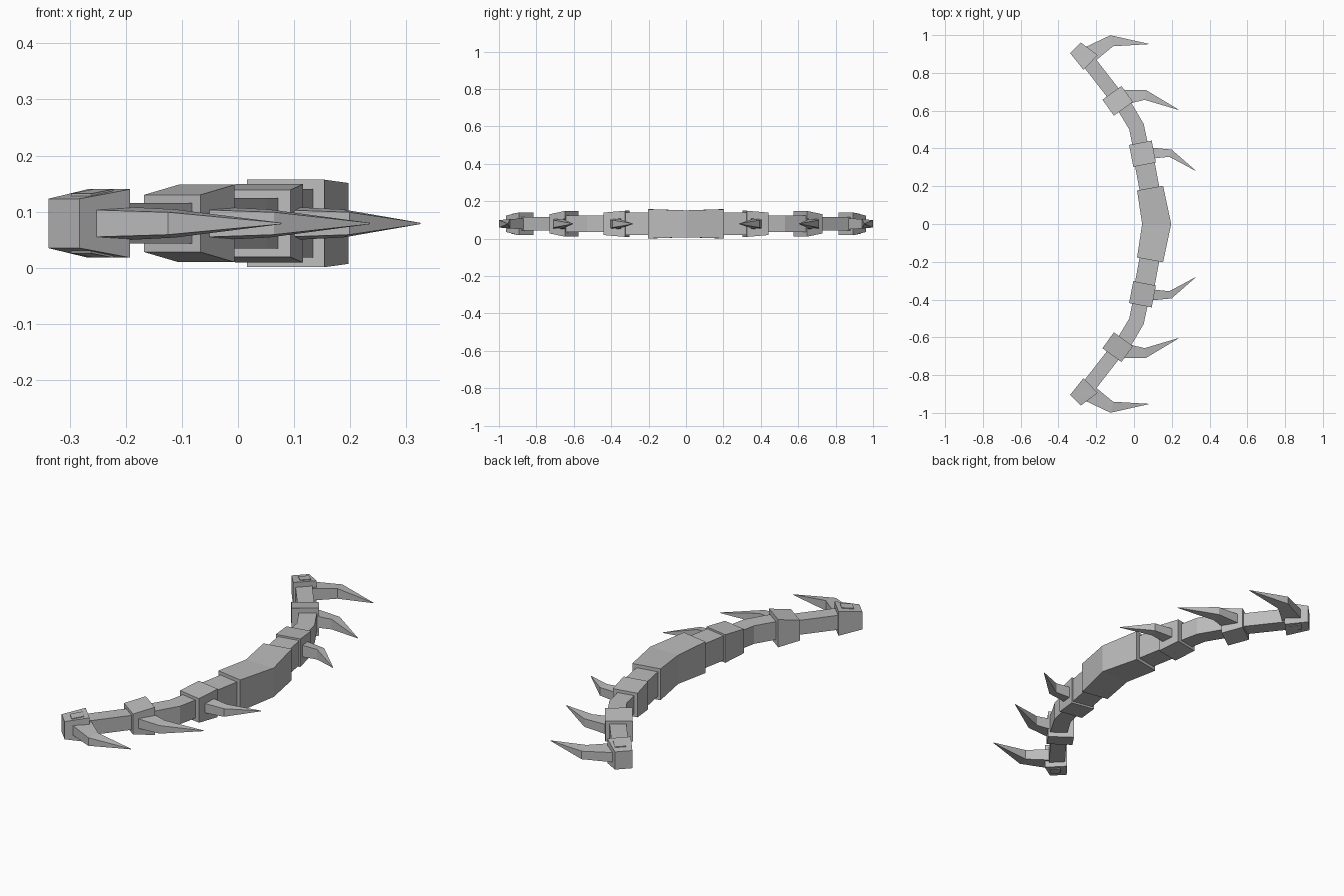
import bpy
import bmesh
from mathutils import Vector

if "Cube" in bpy.data.objects:
    bpy.data.objects.remove(bpy.data.objects["Cube"])

MIDDLE_HEIGHT = 0.079


def make_material(name, colour):
    material = bpy.data.materials.new(name)
    material.use_nodes = True
    material.diffuse_color = colour
    shader = material.node_tree.nodes["Principled BSDF"]
    shader.inputs["Base Color"].default_value = colour
    return material


grey = make_material("plain grey", (0.5, 0.5, 0.5, 1))


def path_directions(points):
    """Direction of a path at each point, averaged between neighbouring pieces."""
    pieces = [(end - start).normalized() for start, end in zip(points, points[1:])]
    before = pieces[:1] + pieces
    after = pieces + pieces[-1:]
    return [(first + second).normalized() for first, second in zip(before, after)]


def sweep(name, path, widths, heights, right_edge=1):
    """Sweep a rectangle along a level path, given half widths and half heights.
    right_edge scales the height of the edge on the right of the path."""
    points = [Vector((x, y, MIDDLE_HEIGHT)) for x, y in path]
    up = Vector((0, 0, 1))
    mesh_builder = bmesh.new()
    rings = []
    for point, direction, width, height in zip(points, path_directions(points), widths, heights):
        right = direction.cross(up) * width
        tall = up * height * right_edge
        short = up * height
        corners = (point - right - short, point + right - tall,
                   point + right + tall, point - right + short)
        rings.append([mesh_builder.verts.new(corner) for corner in corners])
    for ring, following in zip(rings, rings[1:]):
        for side in range(len(ring)):
            mesh_builder.faces.new((ring[side - 1], ring[side],
                                    following[side], following[side - 1]))
    mesh_builder.faces.new(rings[0])
    mesh_builder.faces.new(rings[-1])
    bmesh.ops.recalc_face_normals(mesh_builder, faces=mesh_builder.faces)
    mesh = bpy.data.meshes.new(name)
    mesh_builder.to_mesh(mesh)
    mesh_builder.free()
    mesh.materials.append(grey)
    part = bpy.data.objects.new(name, mesh)
    bpy.context.collection.objects.link(part)
    return part


def mirror_to_other_end(part):
    mirror = part.modifiers.new("other end", 'MIRROR')
    mirror.use_axis = (False, True, False)


def limb(name, path, width, height):
    """Even bar between two collars."""
    count = len(path)
    mirror_to_other_end(sweep(name, path, [width] * count, [height] * count))


def collar(name, start, end, widths, heights):
    """Block around the limb, lower towards the tip."""
    mirror_to_other_end(sweep(name, (start, end), widths, heights))


def spike(name, base, bend, tip, size):
    """Hooked thorn, taller on its inner edge and drawn to a point."""
    widths = (0.03 * size, 0.02 * size, 0.001)
    heights = (0.024, 0.02, 0.001)
    mirror_to_other_end(sweep(name, (base, bend, tip), widths, heights, right_edge=1.25))


# Thick bent grip in the middle
sweep("grip", [(0.085, -0.19), (0.12, 0), (0.085, 0.19)],
      (0.07, 0.077, 0.07), (0.078, 0.072, 0.078))

# Limb sections, thinner towards the tips
limb("inner_limb", [(0.085, 0.17), (0.055, 0.33)], 0.053, 0.061)
limb("middle_limb", [(0.035, 0.41), (0.013, 0.515), (-0.055, 0.63)], 0.041, 0.045)
limb("outer_limb", [(-0.1, 0.68), (-0.24, 0.86)], 0.038, 0.036)

# Tapered collars
collar("inner_collar", (0.056, 0.314), (0.034, 0.43), (0.061, 0.061), (0.07, 0.06))
collar("middle_collar", (-0.056, 0.61), (-0.117, 0.694), (0.062, 0.062), (0.069, 0.051))
collar("end_collar", (-0.23, 0.855), (-0.31, 0.933), (0.054, 0.04), (0.061, 0.044))

# Raised plates on the top and bottom of each end collar
collar("end_plate", (-0.24, 0.875), (-0.28, 0.915), (0.025, 0.025), (0.061, 0.053))

# Thorns pointing away from the collars
spike("inner_spike", (0.085, 0.375), (0.193, 0.375), (0.325, 0.283), 1)
spike("middle_spike", (-0.047, 0.672), (0.06, 0.683), (0.235, 0.605), 1.3)
spike("end_spike", (-0.23, 0.9), (-0.118, 0.97), (0.077, 0.953), 1.5)
